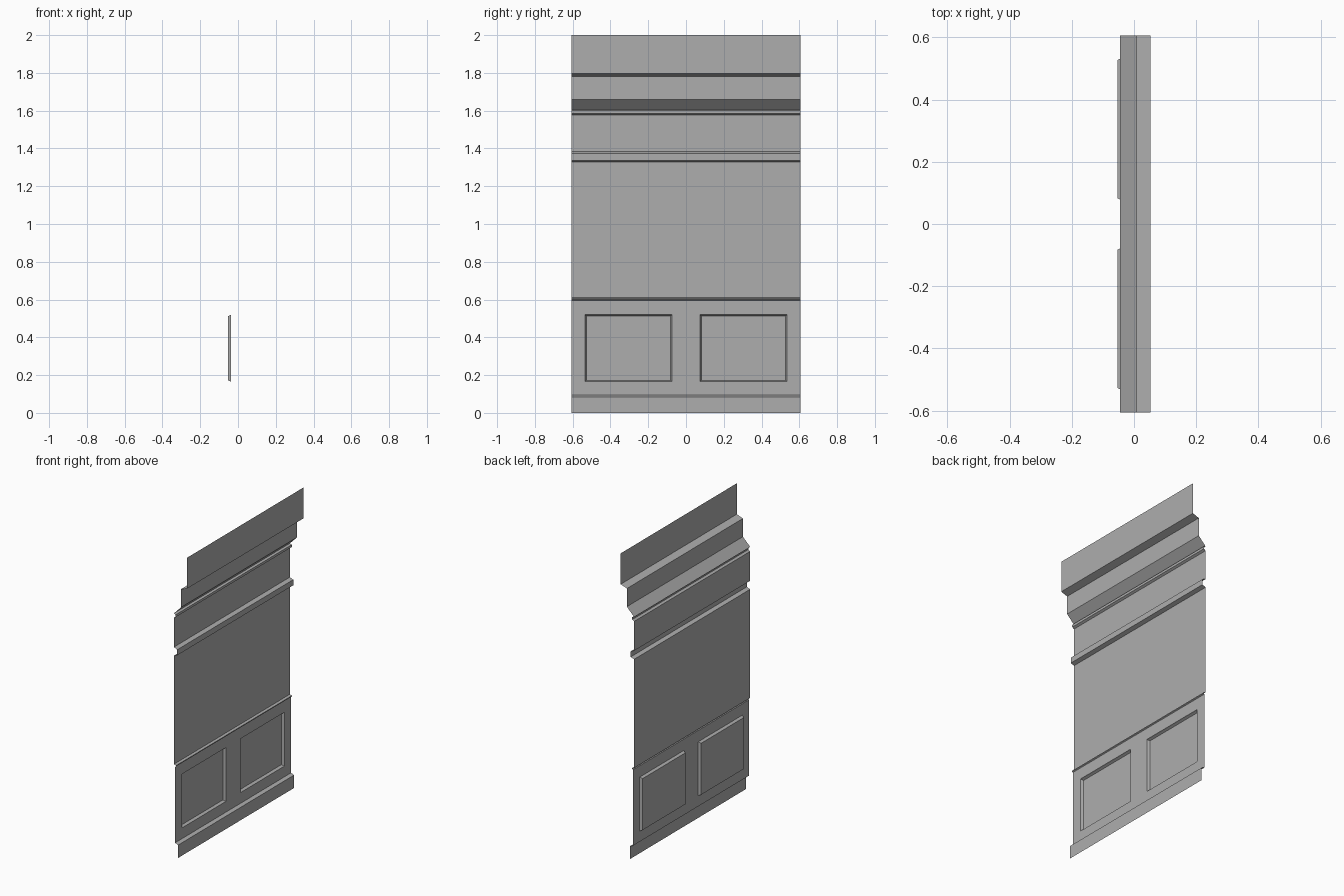
import bpy, bmesh

cube = bpy.data.objects.get("Cube")
if cube:
    bpy.data.objects.remove(cube, do_unlink=True)

HALF = 0.605          # half the wall width
WALL = -0.045         # depth of the plain wall
DADO = -0.036         # depth of the wainscot face

paint = bpy.data.materials.new("grey paint")
paint.use_nodes = True
grey = (0.42, 0.42, 0.42, 1)
paint.diffuse_color = grey
paint.node_tree.nodes["Principled BSDF"].inputs["Base Color"].default_value = grey


def sheet(name, profile, ys=(-HALF, HALF), panels=None):
    """Sweep an (x, z) profile, listed upwards, along y as a single-sided sheet."""
    bm = bmesh.new()
    rows = [[bm.verts.new((x, y, z)) for y in ys] for x, z in profile]
    for low, high in zip(rows, rows[1:]):
        for i in range(len(ys) - 1):
            bm.faces.new((low[i], low[i + 1], high[i + 1], high[i]))
    if panels:
        panels(bm)
    mesh = bpy.data.meshes.new(name)
    bm.to_mesh(mesh)
    bm.free()
    mesh.materials.append(paint)
    obj = bpy.data.objects.new(name, mesh)
    bpy.context.collection.objects.link(obj)
    return obj


def sink_panels(bm):
    """Recess the two framed fields in two bevelled steps."""
    bm.normal_update()
    fields = []
    for f in bm.faces:
        c = f.calc_center_median()
        if 0.2 < c.z < 0.5 and 0.1 < abs(c.y) < 0.5:
            fields.append(f)
    for step in (0.005, 0.006):
        bmesh.ops.inset_individual(bm, faces=fields, thickness=step, depth=-0.0085)


# Skirting with a sloped top
sheet("skirting_board", [(-0.014, 0), (-0.014, 0.085), (DADO, 0.094)])

# Wainscot with two sunken panels
sheet("wainscot", [(DADO, z) for z in (0.094, 0.165, 0.52, 0.595)],
      (-HALF, -0.535, -0.075, 0.075, 0.535, HALF), sink_panels)

# Thin cap above the wainscot
sheet("wainscot_cap", [(DADO, 0.595), (-0.03, 0.599), (-0.03, 0.605), (WALL, 0.61)])

# Plain wall fields
sheet("lower_wall", [(WALL, 0.61), (WALL, 1.327)])
sheet("upper_wall", [(WALL, 1.383), (WALL, 1.577)])

# Picture rail
sheet("picture_rail", [(WALL, 1.327), (-0.02, 1.336), (-0.02, 1.373), (WALL, 1.383)])

# Bead below the cornice
sheet("cornice_bead", [(WALL, 1.577), (-0.031, 1.585), (-0.031, 1.601), (WALL, 1.606)])

# Stepped cornice and top fascia
sheet("cornice", [(WALL, 1.606), (0.008, 1.66), (0.008, 1.78), (0.053, 1.796)])
sheet("top_fascia", [(0.053, 1.796), (0.053, 2)])
